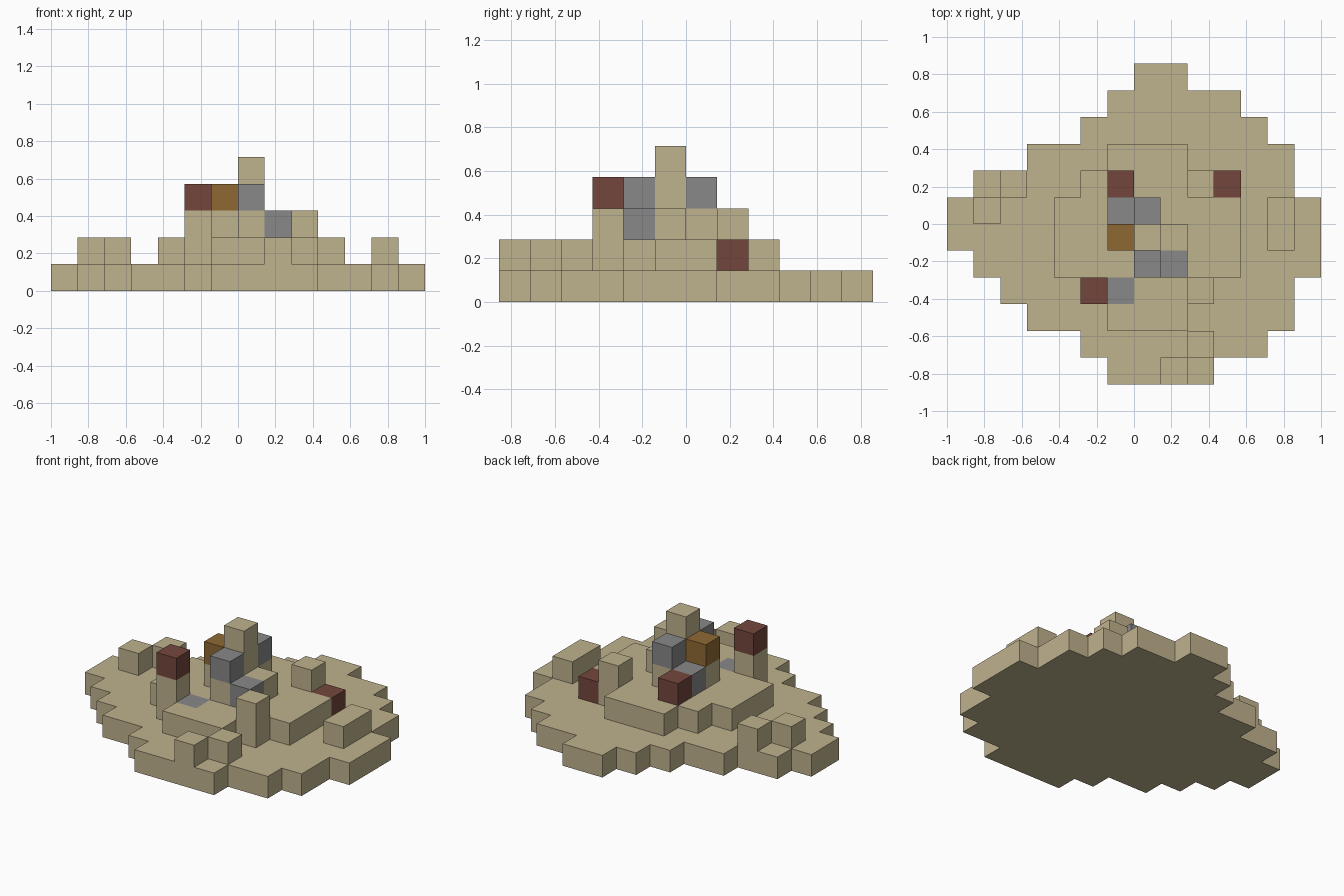
import bpy
import bmesh
from mathutils import Vector

if "Cube" in bpy.data.objects:
    bpy.data.objects.remove(bpy.data.objects["Cube"], do_unlink=True)

UNIT = 1 / 7  # edge length of one block


def material(name, rgb):
    mat = bpy.data.materials.new(name)
    mat.use_nodes = True
    mat.diffuse_color = (*rgb, 1)
    mat.node_tree.nodes["Principled BSDF"].inputs["Base Color"].default_value = (*rgb, 1)
    return mat


SAND = material("sand", (0.52, 0.445, 0.27))
STONE = material("grey_stone", (0.246, 0.246, 0.246))
BRICK = material("red_brick", (0.174, 0.061, 0.045))
WOOD = material("brown_wood", (0.275, 0.141, 0.034))

cells = {}  # block position -> (part name, material)


def fill(part, mat, xs, ys, zs):
    """Fill a box of blocks; each range is (start, end)."""
    for x in range(*xs):
        for y in range(*ys):
            for z in range(*zs):
                cells[x, y, z] = (part, mat)


def column(part, mat, x, y, z0, z1):
    fill(part, mat, (x, x + 1), (y, y + 1), (z0, z1))


# Ground slab, one span per row from front to back
spans = [(-1, 3), (-2, 5), (-4, 6), (-5, 6), (-6, 7), (-7, 7),
         (-7, 7), (-6, 6), (-4, 6), (-2, 5), (-1, 4), (0, 2)]
for row, span in enumerate(spans):
    fill("ground", SAND, span, (row - 6, row - 5), (0, 1))

# Raised cross-shaped platform with one corner block and a paving stone
fill("platform", SAND, (-3, 4), (-2, 1), (1, 2))
fill("platform", SAND, (-1, 2), (-4, 3), (1, 2))
column("platform", SAND, -2, 1, 1, 2)
column("paving_stone", STONE, -1, -3, 1, 2)

# Loose low rubble around the edge
for x, y in [(-6, 0), (-5, 1), (1, -6), (2, -5), (5, -1), (5, 0)]:
    column("edge_rubble", SAND, x, y, 1, 2)
column("edge_brick", BRICK, 3, 1, 1, 2)

# Standing pillars
column("front_right_pillar", SAND, 2, -3, 1, 3)
column("back_right_pillar", SAND, 2, 1, 1, 3)
column("front_left_pillar", SAND, -2, -3, 1, 3)
column("pillar_cap", BRICK, -2, -3, 3, 4)

# Central ruin: sand tower, wall bases and coloured blocks
column("tower", SAND, 0, -1, 2, 5)
for x, y in [(1, -1), (0, -2), (0, 0), (-1, -1)]:
    column("tower_wall", SAND, x, y, 2, 3)
column("front_stone", STONE, 0, -2, 3, 4)
column("side_stone", STONE, 1, -2, 2, 3)
column("back_stone", STONE, 0, 0, 3, 4)
column("low_stone", STONE, -1, 0, 2, 3)
column("wood_block", WOOD, -1, -1, 3, 4)
column("back_brick", BRICK, -1, 1, 2, 3)


def build(part):
    """Make one object from the exposed faces of a part's blocks."""
    bm = bmesh.new()
    mat = None
    for cell, (name, cell_mat) in cells.items():
        if name != part:
            continue
        mat = cell_mat
        for axis in range(3):
            for sign in (-1, 1):
                n = Vector((0, 0, 0))
                n[axis] = sign
                if tuple(int(c + d) for c, d in zip(cell, n)) in cells:
                    continue
                u = Vector((0, 0, 0))
                u[(axis + 1) % 3] = 1
                v = n.cross(u)
                mid = Vector(cell) + Vector((0.5, 0.5, 0.5)) + n / 2
                corners = [mid + (a * u + b * v) / 2
                           for a, b in ((-1, -1), (1, -1), (1, 1), (-1, 1))]
                bm.faces.new([bm.verts.new(c * UNIT) for c in corners])
    bmesh.ops.remove_doubles(bm, verts=bm.verts, dist=0.001)
    bmesh.ops.dissolve_limit(bm, angle_limit=0.01, verts=bm.verts, edges=bm.edges)
    mesh = bpy.data.meshes.new(part)
    bm.to_mesh(mesh)
    bm.free()
    mesh.materials.append(mat)
    bpy.context.collection.objects.link(bpy.data.objects.new(part, mesh))


for part in dict.fromkeys(name for name, _ in cells.values()):
    build(part)
